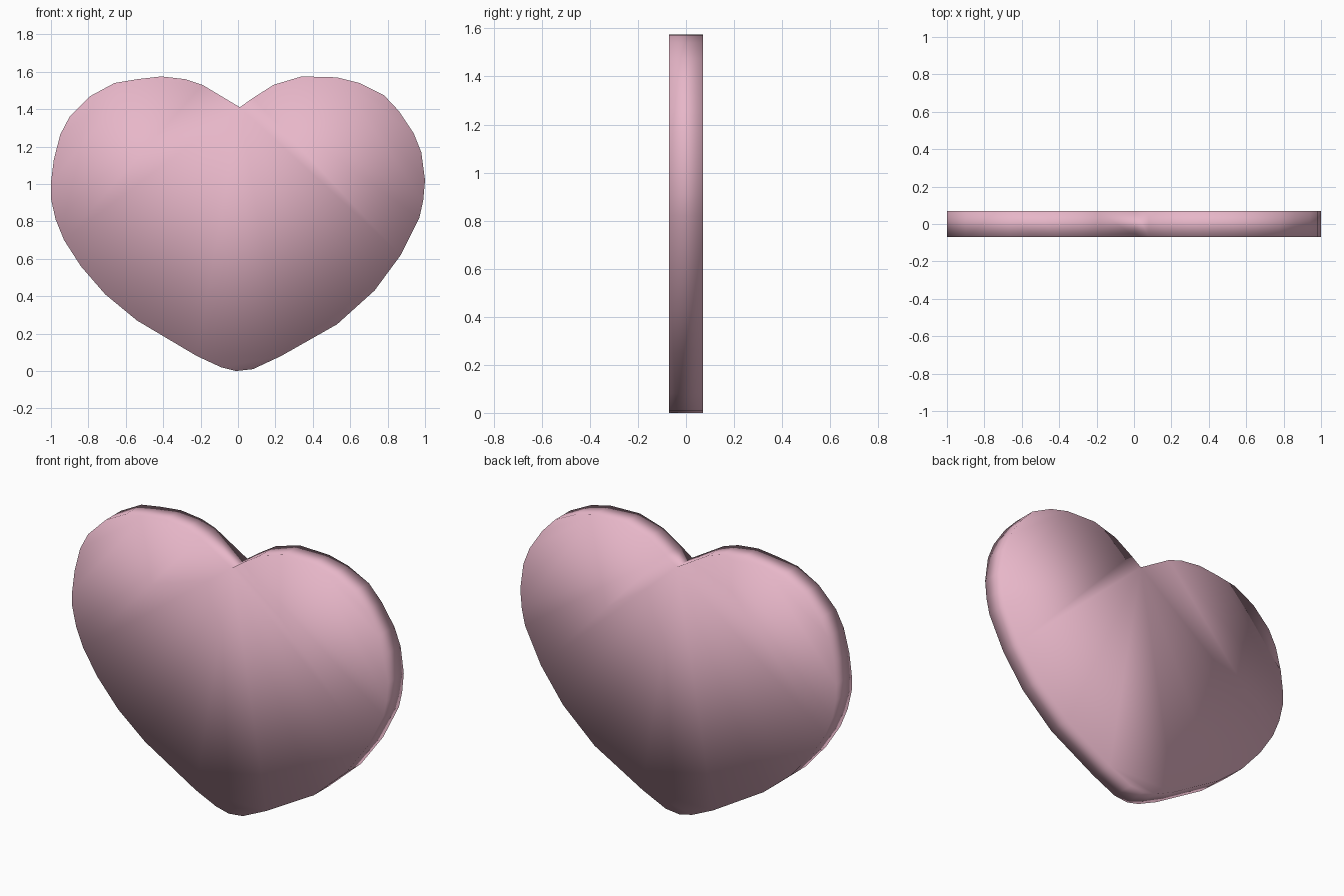
import bpy, bmesh

if "Cube" in bpy.data.objects:
    bpy.data.objects.remove(bpy.data.objects["Cube"])

# Heart outline in (x, z), anticlockwise seen from the front, from the bottom tip
OUTLINE = [
    (-0.01, 0.0), (0.08, 0.01), (0.23, 0.08), (0.53, 0.25), (0.73, 0.43),
    (0.87, 0.62), (0.97, 0.82), (0.99, 0.91), (1.0, 1.02), (0.98, 1.17),
    (0.94, 1.27), (0.86, 1.39), (0.78, 1.475), (0.65, 1.54), (0.53, 1.57),
    (0.34, 1.575), (0.19, 1.53), (0.08, 1.46), (0.01, 1.41),
    (-0.19, 1.53), (-0.28, 1.56), (-0.41, 1.575), (-0.54, 1.56),
    (-0.66, 1.54), (-0.79, 1.47), (-0.90, 1.36), (-0.95, 1.265),
    (-0.985, 1.13), (-1.0, 1.01), (-1.0, 0.92), (-0.975, 0.81),
    (-0.93, 0.70), (-0.84, 0.56), (-0.71, 0.41), (-0.54, 0.27),
    (-0.22, 0.08), (-0.09, 0.02),
]
HALF_DEPTH = 0.07

# Flat heart plate: front face extruded straight back
bm = bmesh.new()
front = bm.faces.new([bm.verts.new((x, -HALF_DEPTH, z)) for x, z in OUTLINE])
extruded = bmesh.ops.extrude_face_region(bm, geom=[front], use_keep_orig=True)
back = [v for v in extruded["geom"] if isinstance(v, bmesh.types.BMVert)]
bmesh.ops.translate(bm, verts=back, vec=(0, 2 * HALF_DEPTH, 0))
caps = [f for f in bm.faces if len(f.verts) > 4]
bmesh.ops.triangulate(bm, faces=caps)
bmesh.ops.recalc_face_normals(bm, faces=bm.faces)

# Fully smooth shading, also across the rim
for face in bm.faces:
    face.smooth = True

mesh = bpy.data.meshes.new("heart")
bm.to_mesh(mesh)
bm.free()
heart = bpy.data.objects.new("heart", mesh)
bpy.context.collection.objects.link(heart)

# Pink material
pink = bpy.data.materials.new("pink")
pink.diffuse_color = (0.80, 0.47, 0.58, 1)
pink.use_nodes = True
pink.node_tree.nodes["Principled BSDF"].inputs["Base Color"].default_value = pink.diffuse_color
mesh.materials.append(pink)
